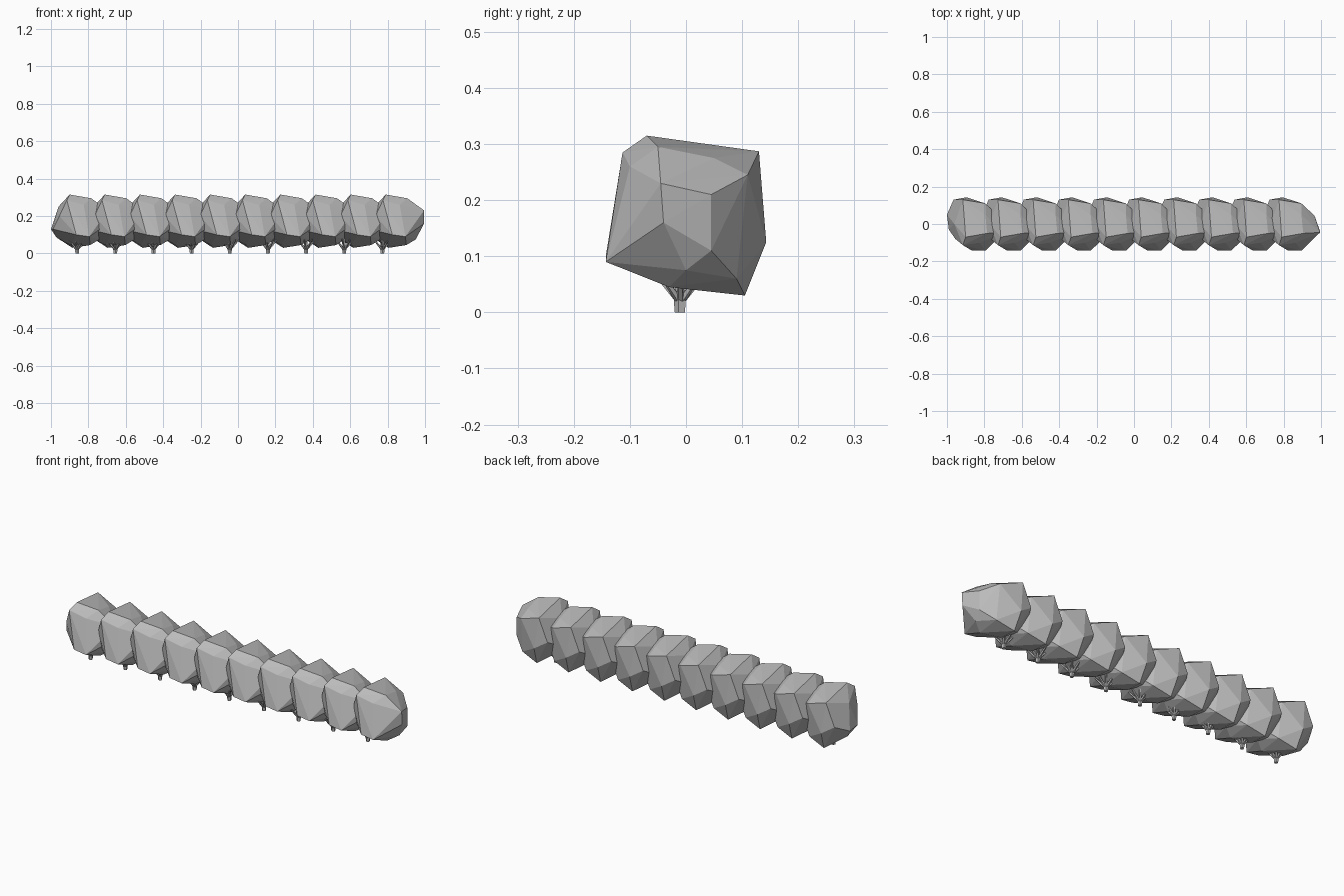
import bpy, bmesh, math
from mathutils import Vector

cube = bpy.data.objects.get("Cube")
if cube:
    bpy.data.objects.remove(cube)

grey = bpy.data.materials.new("plain_grey")
grey.use_nodes = True
colour = (0.5, 0.5, 0.5, 1)
grey.diffuse_color = colour
grey.node_tree.nodes["Principled BSDF"].inputs["Base Color"].default_value = colour


def link(name, mesh, x):
    obj = bpy.data.objects.new(name, mesh)
    obj.location.x = x
    bpy.context.scene.collection.objects.link(obj)
    return obj


def finish(name, bm):
    bmesh.ops.recalc_face_normals(bm, faces=bm.faces)
    mesh = bpy.data.meshes.new(name)
    bm.to_mesh(mesh)
    bm.free()
    mesh.materials.append(grey)
    return mesh


# One faceted foliage clump, as the hull of its corner points
corners = [
    # pointed end
    (.15, -.045, .23), (.15, -.04, .16), (.12, .045, .21), (.12, .045, .11),
    (.105, 0, .075), (.055, -.03, .045), (.055, .09, .06), (.05, .11, .245),
    # crown
    (-.055, -.07, .315), (.06, -.05, .295), (.05, .05, .275), (-.03, .045, .288),
    (-.07, -.113, .285), (.02, -.1, .26), (-.07, .13, .287),
    # sides
    (-.05, .143, .125), (-.12, .13, .17), (-.02, -.143, .1), (.05, -.143, .09),
    (-.04, .105, .03),
    # blunt end
    (-.155, .05, .13), (-.145, -.03, .13), (-.115, 0, .25), (-.125, .03, .085),
    (-.11, -.08, .2), (-.05, 0, .045),
]
bm = bmesh.new()
for c in corners:
    bm.verts.new(c)
hull = bmesh.ops.convex_hull(bm, input=bm.verts)
loose = [v for v in bm.verts if not v.link_faces]
bmesh.ops.delete(bm, geom=loose, context="VERTS")
clump_mesh = finish("foliage_clump", bm)

CLUMPS = 10
for i in range(CLUMPS):
    link(f"foliage_clump_{i + 1}", clump_mesh, -.845 + i * 1.69 / (CLUMPS - 1))


# Trunk with branches fanning up into the foliage
def strut(bm, start, end, r1, r2):
    start, end = Vector(start), Vector(end)
    axis = end - start
    turn = axis.to_track_quat("Z", "Y").to_matrix().to_4x4()
    turn.translation = (start + end) / 2
    bmesh.ops.create_cone(bm, cap_ends=True, segments=5, radius1=r1, radius2=r2,
                          depth=axis.length, matrix=turn)


bm = bmesh.new()
base = (0, -.01, 0)
fork = (0, -.01, .025)
strut(bm, base, fork, .01, .012)
BRANCHES = 7
for k in range(BRANCHES):
    a = math.tau * k / BRANCHES
    tip = (.05 * math.cos(a), -.01 + .05 * math.sin(a), .075)
    strut(bm, (0, -.01, .018), tip, .007, .004)
strut(bm, fork, (0, -.01, .15), .009, .005)
trunk_mesh = finish("trunk", bm)

TRUNKS = 9
for i in range(TRUNKS):
    link(f"trunk_{i + 1}", trunk_mesh, -.86 + i * 1.632 / (TRUNKS - 1))
